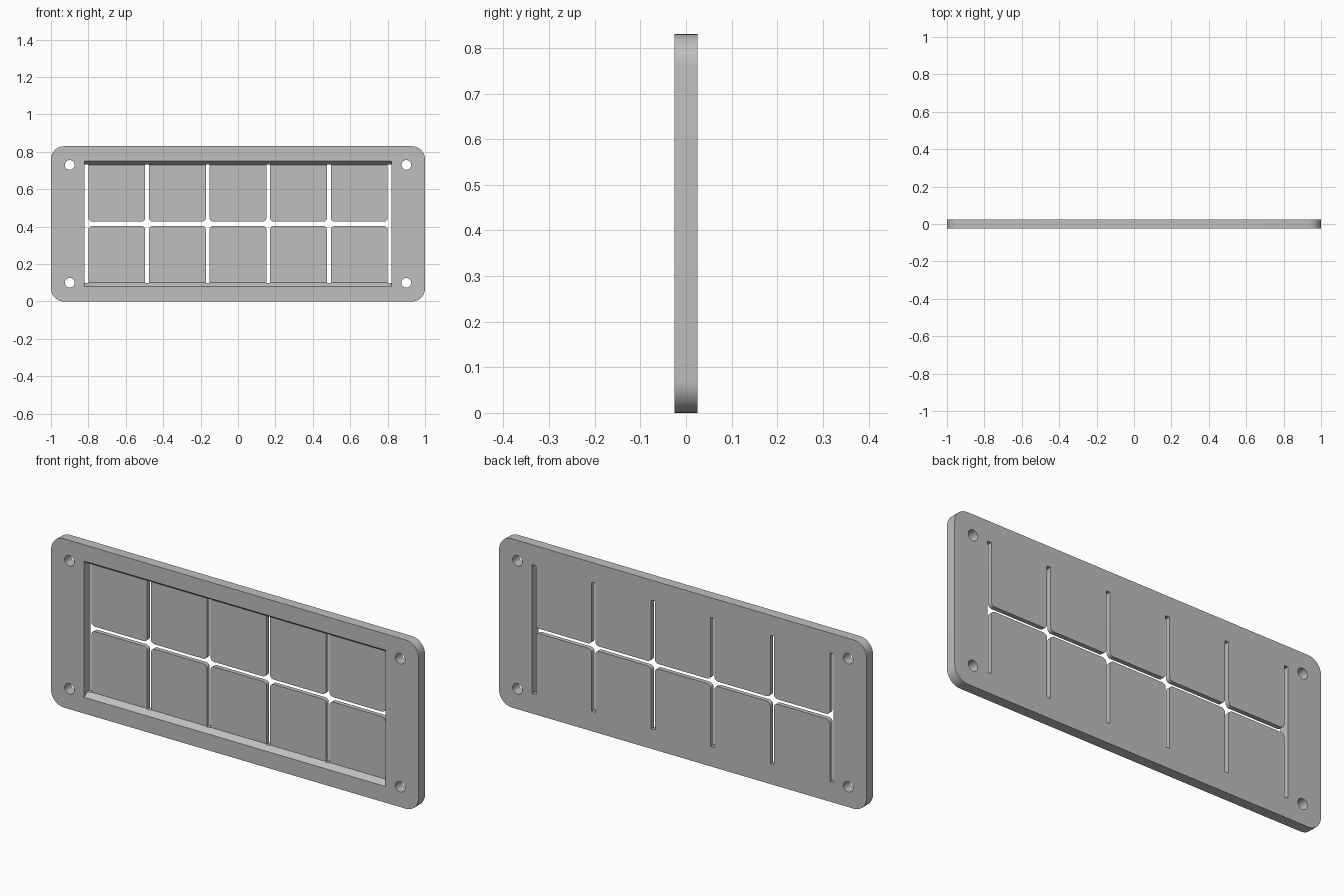
import bpy
import bmesh
from math import pi, sin, cos

old = bpy.data.objects.get("Cube")
if old:
    bpy.data.objects.remove(old, do_unlink=True)

HALF_DEPTH = 0.025
FLOOR = 0.003          # y of the recess floor
X_IN = 0.82            # half width of the recess

grey = bpy.data.materials.new("plain_grey")
grey.use_nodes = True
colour = (0.52, 0.52, 0.52, 1)
grey.diffuse_color = colour
grey.node_tree.nodes["Principled BSDF"].inputs["Base Color"].default_value = colour


def rounded_rect(x0, x1, z0, z1, r=0.0, steps=10):
    """Outline in the xz plane, with all corners rounded by r."""
    if r == 0:
        return [(x0, z0), (x1, z0), (x1, z1), (x0, z1)]
    centres = [(x1 - r, z1 - r), (x0 + r, z1 - r), (x0 + r, z0 + r), (x1 - r, z0 + r)]
    return [(cx + r * cos(a), cz + r * sin(a))
            for q, (cx, cz) in enumerate(centres)
            for a in [(q + i / steps) * pi / 2 for i in range(steps + 1)]]


def circle(cx, cz, r, n=32):
    return [(cx + r * cos(2 * pi * i / n), cz + r * sin(2 * pi * i / n)) for i in range(n)]


def prisms(name, outlines, y0, y1, back=None):
    """Solid prisms along y; back gives other outlines for tapered ones."""
    bm = bmesh.new()
    for front, rear in zip(outlines, back or outlines):
        a = [bm.verts.new((x, y0, z)) for x, z in front]
        b = [bm.verts.new((x, y1, z)) for x, z in rear]
        bm.faces.new(a)
        bm.faces.new(b[::-1])
        for i in range(len(a)):
            j = (i + 1) % len(a)
            bm.faces.new((a[j], a[i], b[i], b[j]))
    bmesh.ops.recalc_face_normals(bm, faces=bm.faces)
    mesh = bpy.data.meshes.new(name)
    bm.to_mesh(mesh)
    bm.free()
    mesh.materials.append(grey)
    ob = bpy.data.objects.new(name, mesh)
    bpy.context.collection.objects.link(ob)
    return ob


def cut(target, cutter):
    """Subtract the cutter from the target and remove the cutter."""
    mod = target.modifiers.new("cut", "BOOLEAN")
    mod.operation = "DIFFERENCE"
    mod.solver = "EXACT"
    mod.object = cutter
    bpy.context.view_layer.objects.active = target
    bpy.ops.object.modifier_apply(modifier=mod.name)
    bpy.data.objects.remove(cutter, do_unlink=True)


# Plate with rounded corners
plate = prisms("panel_plate", [rounded_rect(-1, 1, 0, 0.83, 0.07)], -HALF_DEPTH, HALF_DEPTH)

# Mounting holes
holes = [circle(x, z, 0.026) for x in (-0.9, 0.9) for z in (0.1, 0.73)]
cut(plate, prisms("hole_cutter", holes, -0.1, 0.1))

# Front recess with sloping top and bottom walls
recess = prisms("recess_cutter",
                [rounded_rect(-X_IN, X_IN, 0.08, 0.75)], -HALF_DEPTH, FLOOR,
                [rounded_rect(-X_IN, X_IN, 0.10, 0.73)])
cut(plate, recess)

# Slots between the flaps: an opening minus the flap shapes
slots = prisms("slot_cutter", [rounded_rect(-X_IN, X_IN, 0.098, 0.732)], -0.02, 0.1)
flaps = []
for i in range(5):
    x = -0.8 + 0.324 * i
    flaps.append(rounded_rect(x, x + 0.304, 0.0, 0.403, 0.02))
    flaps.append(rounded_rect(x, x + 0.304, 0.427, 0.83, 0.02))
cut(slots, prisms("flap_shapes", flaps, -0.2, 0.2))
cut(plate, slots)

# Smooth the rounded corners and holes, keep the edges sharp
bpy.ops.object.select_all(action="DESELECT")
plate.select_set(True)
bpy.context.view_layer.objects.active = plate
bpy.ops.object.shade_smooth_by_angle(angle=pi / 6)
